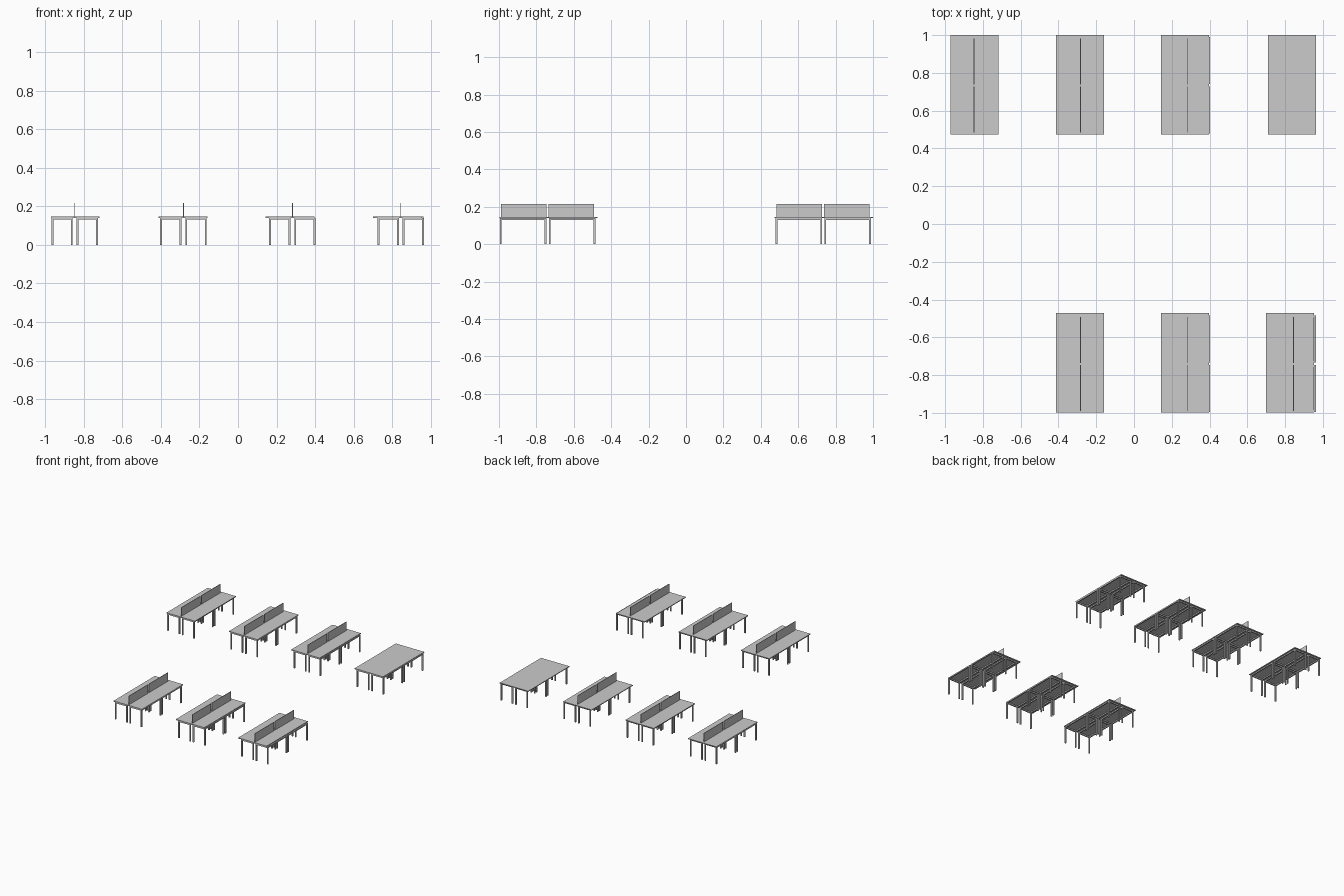
import bpy, bmesh
from mathutils import Matrix, Vector

if "Cube" in bpy.data.objects:
    bpy.data.objects.remove(bpy.data.objects["Cube"])

TUBE = 0.0095       # square tube of the leg frames
RAIL_Z = 0.140      # underside of the tops
TOP_Z = 0.146
LEG_X = (0.015, 0.1155)   # inner / outer leg offsets from a table's centre
LEG_Y = (0.011, 0.2505)


def add_box(bm, lo, hi):
    lo, hi = Vector(lo), Vector(hi)
    m = Matrix.Translation((lo + hi) / 2) @ Matrix.Diagonal((*(hi - lo), 1))
    bmesh.ops.create_cube(bm, size=1, matrix=m)


def to_mesh(bm, name):
    me = bpy.data.meshes.new(name)
    bm.to_mesh(me)
    bm.free()
    return me


def box_mesh(name, lo, hi):
    bm = bmesh.new()
    add_box(bm, lo, hi)
    return to_mesh(bm, name)


def place(name, me, loc):
    ob = bpy.data.objects.new(name, me)
    ob.location = loc
    bpy.context.collection.objects.link(ob)


# Frame of one four-person table: each quarter has four legs and a ring of rails
bm = bmesh.new()
h = TUBE / 2
z0 = RAIL_Z - TUBE
for sx in (-1, 1):
    for sy in (-1, 1):
        xs = sorted(sx * v for v in LEG_X)
        ys = sorted(sy * v for v in LEG_Y)
        for x in xs:
            for y in ys:
                add_box(bm, (x - h, y - h, 0), (x + h, y + h, RAIL_Z))
            add_box(bm, (x - h, ys[0] + h, z0), (x + h, ys[1] - h, RAIL_Z))
        for y in ys:
            add_box(bm, (xs[0] + h, y - h, z0), (xs[1] - h, y + h, RAIL_Z))
frame = to_mesh(bm, "leg_frame")

# Shared top and privacy screen
top = box_mesh("table_top", (-0.127, -0.263, RAIL_Z), (0.127, 0.263, TOP_Z))
screen = box_mesh("privacy_screen", (-0.002, -0.121, TOP_Z), (0.002, 0.121, 0.216))

# Tables: frame x, frame y, top x, top y, has screens
BACK, FRONT = (0.734, 0.737), (-0.740, -0.735)
tables = [
    (-0.847, *BACK, -0.844, True),
    (-0.283, *BACK, -0.286, True),
    (0.282, *BACK, 0.270, True),
    (0.844, *BACK, 0.836, False),
    (-0.283, *FRONT, -0.286, True),
    (0.282, *FRONT, 0.270, True),
    (0.844, *FRONT, 0.827, True),
]
for i, (fx, fy, ty, tx, has_screen) in enumerate(tables, 1):
    place(f"leg_frame_{i}", frame, (fx, fy, 0))
    place(f"table_top_{i}", top, (tx, ty, 0))
    if has_screen:
        for side, dy in (("near", -0.128), ("far", 0.126)):
            place(f"privacy_screen_{i}_{side}", screen, (fx, fy + dy, 0))
